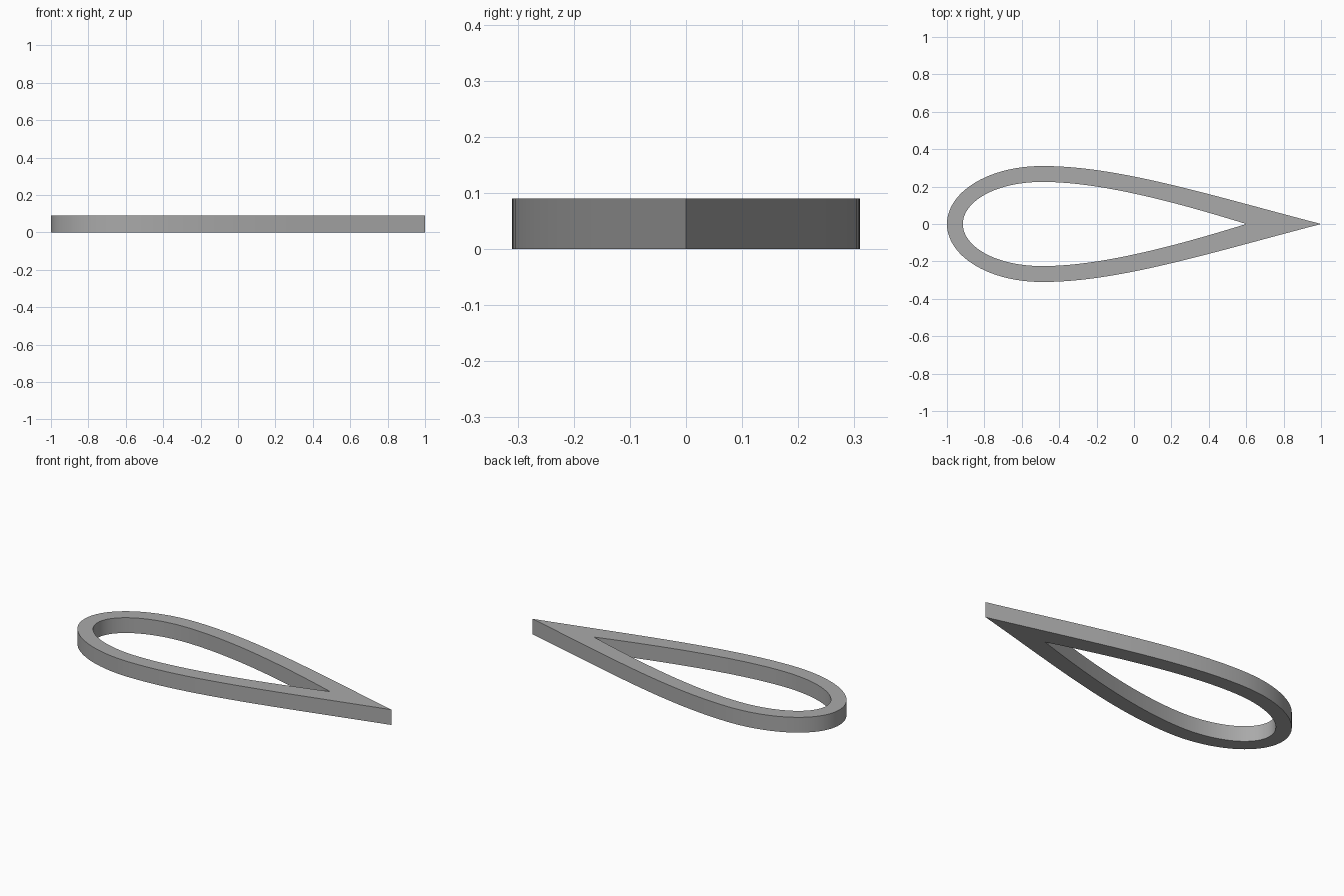
import bpy
import bmesh
from mathutils import Vector
from mathutils.geometry import interpolate_bezier

cube = bpy.data.objects.get("Cube")
if cube:
    bpy.data.objects.remove(cube, do_unlink=True)

HEIGHT = 0.09
STEPS = 28


def teardrop(nose, nose_rise, crown, handles, tip, tip_handle):
    """Closed loop of points: rounded nose on -x, sharp tip on +x."""
    x, top = crown
    front = interpolate_bezier(Vector((nose, 0)), Vector((nose, nose_rise)),
                               Vector((x - handles[0], top)), Vector(crown), STEPS)
    rear = interpolate_bezier(Vector(crown), Vector((x + handles[1], top)),
                              Vector(tip_handle), Vector((tip, 0)), STEPS)
    upper = [p.to_2d() for p in front + rear[1:]]
    lower = [Vector((p.x, -p.y)) for p in reversed(upper[1:-1])]
    return upper + lower


# Outer and inner outlines of the ring
outer = teardrop(-1, 0.17, (-0.49, 0.31), (0.29, 0.41), 1, (0.4, 0.156))
inner = teardrop(-0.915, 0.12, (-0.49, 0.225), (0.25, 0.3), 0.6, (0.2, 0.124))

# Walls and caps between the two outlines
bm = bmesh.new()
rings = [[bm.verts.new((p.x, p.y, z)) for p in loop]
         for loop, z in ((outer, 0), (outer, HEIGHT), (inner, HEIGHT), (inner, 0))]
count = len(outer)
for a, b in zip(rings, rings[1:] + rings[:1]):
    for i in range(count):
        j = (i + 1) % count
        bm.faces.new((a[i], a[j], b[j], b[i]))
bmesh.ops.recalc_face_normals(bm, faces=bm.faces)
mesh = bpy.data.meshes.new("teardrop_ring")
bm.to_mesh(mesh)
bm.free()

# Grey material
grey = bpy.data.materials.new("grey")
grey.use_nodes = True
colour = (0.4, 0.4, 0.4, 1)
grey.diffuse_color = colour
grey.node_tree.nodes["Principled BSDF"].inputs["Base Color"].default_value = colour
mesh.materials.append(grey)

ring = bpy.data.objects.new("teardrop_ring", mesh)
bpy.context.collection.objects.link(ring)
bpy.context.view_layer.objects.active = ring
ring.select_set(True)
bpy.ops.object.shade_smooth_by_angle(angle=0.5)
